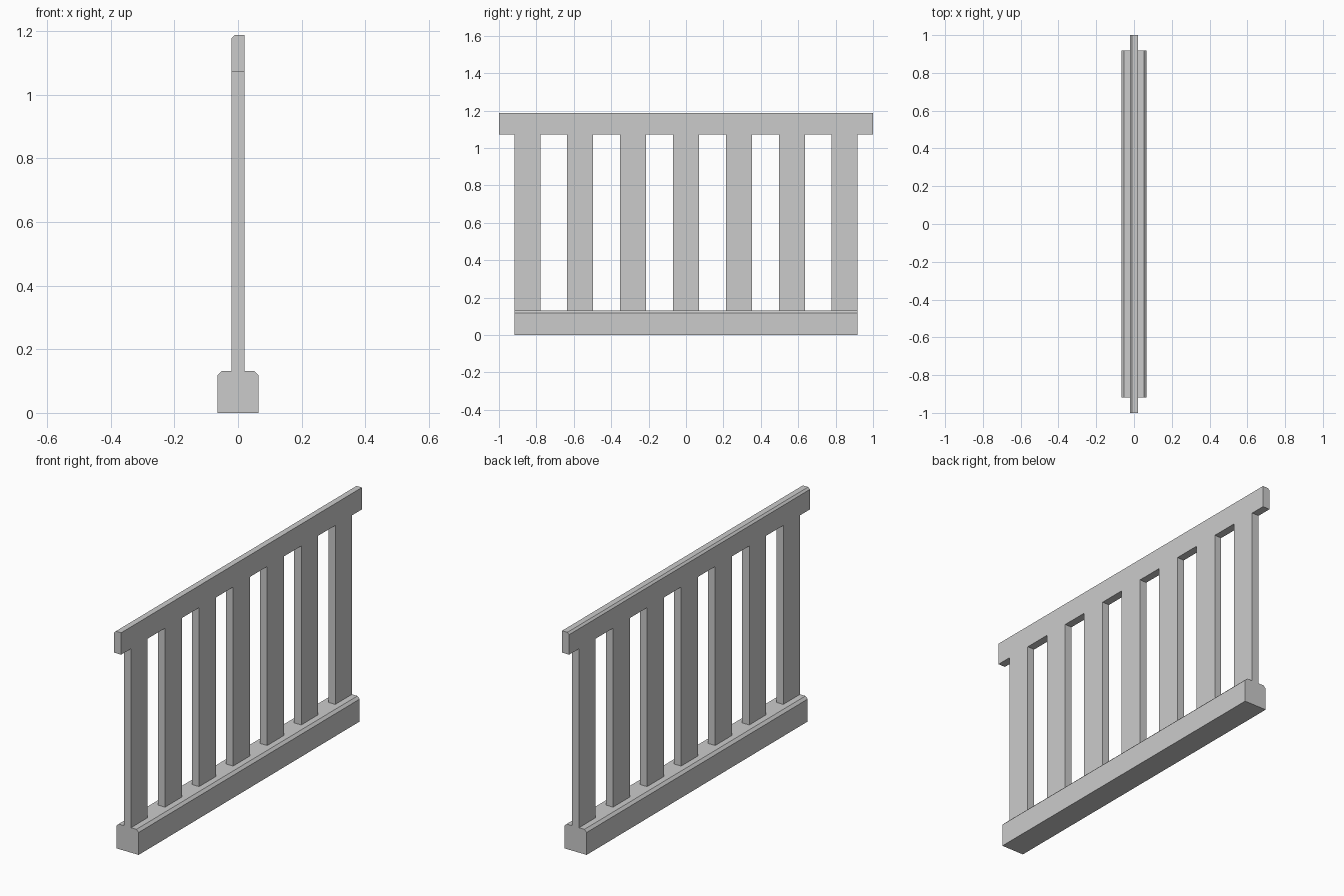
import bpy, bmesh
from mathutils import Vector

if "Cube" in bpy.data.objects:
    bpy.data.objects.remove(bpy.data.objects["Cube"])

RAIL_LEN = 1.0          # half length of top rail
BASE_LEN = 0.918        # half length of base and slat row
BASE_W, BASE_H = 0.065, 0.131
RAIL_BOTTOM, TOP = 1.072, 1.187
THICK = 0.0205          # half thickness of the panel
SLATS, SLAT_W = 7, 0.139


def extrude_outline(name, points, direction, bevel_test, bevel):
    """Extrude a flat outline into a solid and chamfer the chosen edges."""
    bm = bmesh.new()
    face = bm.faces.new([bm.verts.new(p) for p in points])
    new = bmesh.ops.extrude_face_region(bm, geom=[face])["geom"]
    verts = [v for v in new if isinstance(v, bmesh.types.BMVert)]
    bmesh.ops.translate(bm, verts=verts, vec=Vector(direction))
    bmesh.ops.recalc_face_normals(bm, faces=bm.faces)
    edges = [e for e in bm.edges if all(bevel_test(v.co) for v in e.verts)
             and abs(e.verts[0].co.y - e.verts[1].co.y) > 1]
    bmesh.ops.bevel(bm, geom=edges, offset=bevel, segments=1,
                    profile=0.5, affect='EDGES')
    mesh = bpy.data.meshes.new(name)
    bm.to_mesh(mesh)
    bm.free()
    obj = bpy.data.objects.new(name, mesh)
    bpy.context.collection.objects.link(obj)
    return obj


# Base beam, both upper long edges chamfered
extrude_outline(
    "base_beam",
    [(-BASE_W, -BASE_LEN, 0), (BASE_W, -BASE_LEN, 0),
     (BASE_W, -BASE_LEN, BASE_H), (-BASE_W, -BASE_LEN, BASE_H)],
    (0, 2 * BASE_LEN, 0), lambda c: c.z > BASE_H - 0.001, 0.013)

# Slats and top rail as one comb-shaped panel, rail chamfered on one side
outline = [(-RAIL_LEN, TOP), (-RAIL_LEN, RAIL_BOTTOM)]
pitch = (2 * BASE_LEN - SLAT_W) / (SLATS - 1)
for i in range(SLATS):
    y0 = -BASE_LEN + i * pitch
    y1 = y0 + SLAT_W
    outline += [(y0, RAIL_BOTTOM), (y0, BASE_H), (y1, BASE_H), (y1, RAIL_BOTTOM)]
outline += [(RAIL_LEN, RAIL_BOTTOM), (RAIL_LEN, TOP)]
extrude_outline(
    "slats_and_top_rail", [(-THICK, y, z) for y, z in outline],
    (2 * THICK, 0, 0), lambda c: c.z > TOP - 0.001 and c.x < 0, 0.01)
